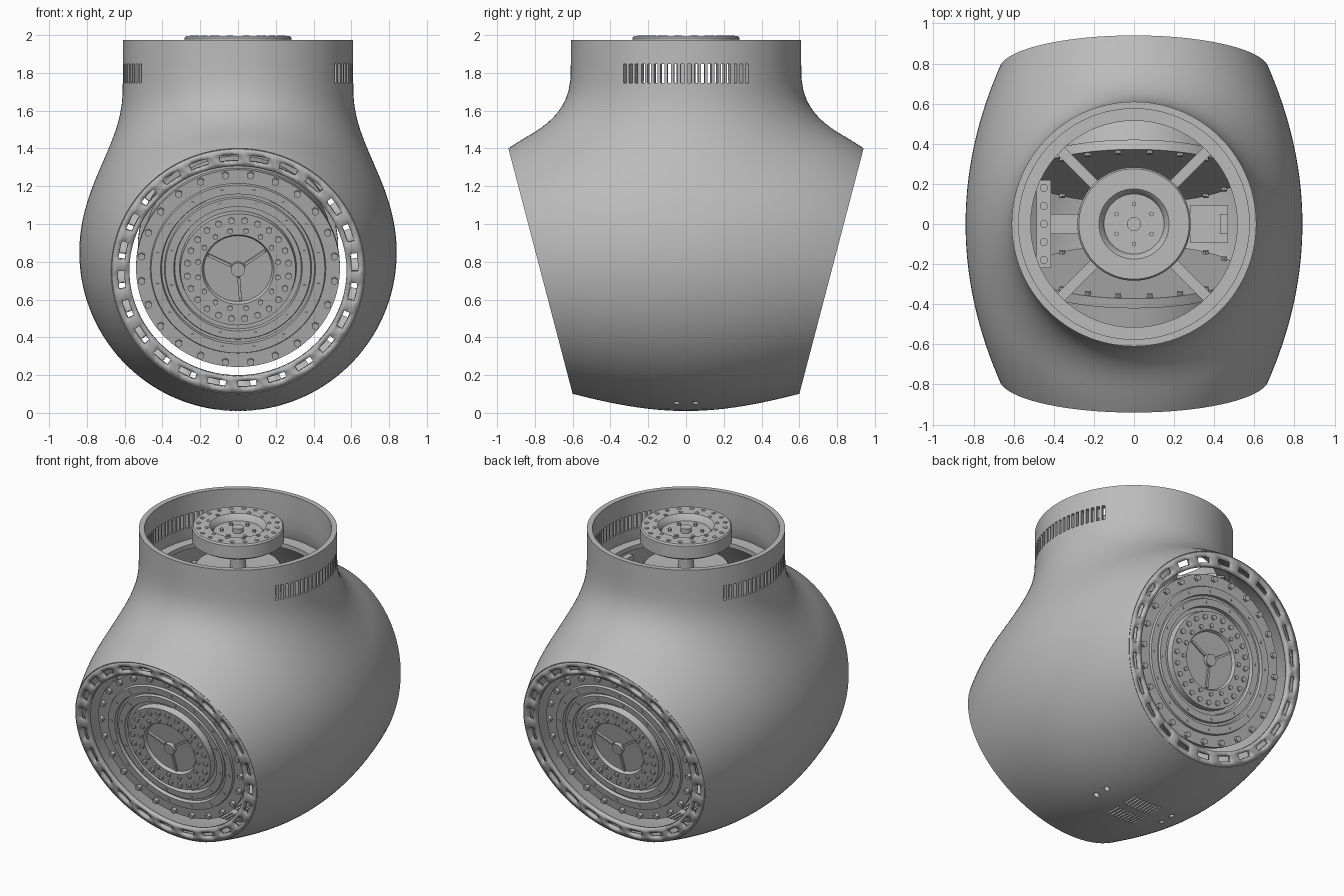
import bpy, bmesh
from math import pi, sin, cos, atan2, hypot, radians
from mathutils import Matrix, Vector

cube = bpy.data.objects.get("Cube")
if cube:
    bpy.data.objects.remove(cube, do_unlink=True)

GREY = (0.5, 0.5, 0.5, 1)
mat = bpy.data.materials.new("plain_grey")
mat.use_nodes = True
mat.diffuse_color = GREY
bsdf = mat.node_tree.nodes["Principled BSDF"]
bsdf.inputs["Base Color"].default_value = GREY
bsdf.inputs["Roughness"].default_value = 0.6

TILT = 0.256                      # each end face leans by this angle
PIVOT, AXIS = -2.19, 3.04         # elbow bend centre height and bend radius
NECK_R, NECK_TOP = 0.61, 1.975
CENTRE = Vector((0, 0, 0.85))
T = Matrix.Translation


def make(name, bm, matrix=None, angle=30):
    mesh = bpy.data.meshes.new(name)
    bm.to_mesh(mesh)
    bm.free()
    if matrix:
        mesh.transform(matrix)
    mesh.materials.append(mat)
    mesh.shade_smooth()
    mesh.set_sharp_from_angle(angle=radians(angle))
    ob = bpy.data.objects.new(name, mesh)
    bpy.context.scene.collection.objects.link(ob)
    return ob


def revolve(name, profile, matrix=None, closed=False, seg=72):
    bm = bmesh.new()
    verts = [bm.verts.new((r, 0, z)) for r, z in profile]
    edges = [bm.edges.new(p) for p in zip(verts, verts[1:])]
    if closed:
        edges.append(bm.edges.new((verts[-1], verts[0])))
    bmesh.ops.spin(bm, geom=verts + edges, cent=(0, 0, 0), axis=(0, 0, 1),
                   angle=2 * pi, steps=seg)
    bmesh.ops.remove_doubles(bm, verts=bm.verts, dist=1e-4)
    bmesh.ops.recalc_face_normals(bm, faces=bm.faces)
    return make(name, bm, matrix)


def add_box(bm, size, matrix):
    bmesh.ops.create_cube(bm, size=1, matrix=matrix @ Matrix.Diagonal((*size, 1)))


def add_rod(bm, r, depth, matrix, seg=10):
    bmesh.ops.create_cone(bm, cap_ends=True, segments=seg, radius1=r,
                          radius2=r, depth=depth, matrix=matrix)


def bolts(name, rings, matrix):
    # each ring: circle radius, count, bolt radius, height of bolt middle
    bm = bmesh.new()
    for ring, count, r, z in rings:
        for i in range(count):
            a = 2 * pi * (i + 0.5) / count
            add_rod(bm, r, 0.03, T((ring * cos(a), ring * sin(a), z)), 6)
    return make(name, bm, matrix)


# Housing surface: a bulging bent tube blended into an upright neck
def housing_distance(p):
    theta = atan2(p.y, p.z - PIVOT)
    t = theta / TILT
    rho = hypot(p.y, p.z - PIVOT)
    body = hypot(p.x, rho - AXIS) - (0.84 - 0.168 * t * t)
    body = max(body, (abs(t) - 1.3) * 0.8)
    neck = max(hypot(p.x, p.y) - NECK_R, p.z - 2.25, 0.8 - p.z)
    k = 0.22
    h = max(k - abs(body - neck), 0) / k
    return min(body, neck) - h * h * k / 4


def surface_point(direction):
    lo, hi = 0.0, 2.5
    for _ in range(24):
        mid = (lo + hi) / 2
        if housing_distance(CENTRE + direction * mid) < 0:
            lo = mid
        else:
            hi = mid
    return CENTRE + direction * lo


bm = bmesh.new()
bmesh.ops.create_uvsphere(bm, u_segments=128, v_segments=80, radius=1)
for v in bm.verts:
    v.co = surface_point(v.co.normalized())
bmesh.ops.recalc_face_normals(bm, faces=bm.faces)
planes = [((0, 0, NECK_TOP), (0, 0, 1))]
planes += [((0, s * 0.77, 0.75), (0, s * cos(TILT), -sin(TILT))) for s in (-1, 1)]
for co, no in planes:
    bmesh.ops.bisect_plane(bm, geom=bm.verts[:] + bm.edges[:] + bm.faces[:],
                           plane_co=co, plane_no=no, clear_outer=True)
bmesh.ops.remove_doubles(bm, verts=bm.verts, dist=1e-4)
housing = make("housing", bm)

# Cutter: neck vents on both sides, grille and screw holes underneath
bm = bmesh.new()
for side in (0, pi):
    for i in range(20):
        a = side + radians(-32 + 64 * i / 19)
        add_box(bm, (0.2, 0.02, 0.1),
                Matrix.Rotation(a, 4, 'Z') @ T((NECK_R, 0, 1.797)))
for y in (-0.08, 0.08):
    for i in range(9):
        add_box(bm, (0.011, 0.11, 0.2), T(((i - 4) * 0.025, y, 0)))
for x in (-0.26, 0.26):
    for y in (-0.05, 0.05):
        add_rod(bm, 0.018, 0.3, T((x, y, 0.05)), 16)
cutter = make("vent_cutter", bm)
cutter.hide_render = True

solid = housing.modifiers.new("wall", 'SOLIDIFY')
solid.thickness, solid.offset = 0.035, -1
cut = housing.modifiers.new("vents", 'BOOLEAN')
cut.operation, cut.solver, cut.object = 'DIFFERENCE', 'EXACT', cutter
graph = bpy.context.evaluated_depsgraph_get()
housing.data = bpy.data.meshes.new_from_object(housing.evaluated_get(graph))
housing.modifiers.clear()
bpy.data.objects.remove(cutter, do_unlink=True)
housing.data.shade_smooth()
housing.data.set_sharp_from_angle(angle=radians(35))


# Slotted flange: a ring of faces with gaps left in its middle band
def flange(name, matrix, seg=120):
    bm = bmesh.new()
    radii = (0.575, 0.602, 0.636, 0.668)
    loops = [[bm.verts.new((r * cos(2 * pi * i / seg), r * sin(2 * pi * i / seg), 0))
              for i in range(seg)] for r in radii]
    for band in range(3):
        for i in range(seg):
            if band == 1 and i % 5 < 3:
                continue
            j = (i + 1) % seg
            bm.faces.new((loops[band][i], loops[band + 1][i],
                          loops[band + 1][j], loops[band][j]))
    ob = make(name, bm, matrix)
    m = ob.modifiers.new("thickness", 'SOLIDIFY')
    m.thickness, m.offset = 0.025, -1


# Stepped drive drum, its face first and its back plate last
DRUM = [(0, -0.03), (0.038, -0.03), (0.038, -0.055), (0.18, -0.055), (0.19, -0.035),
        (0.305, -0.035), (0.31, -0.075), (0.335, -0.075), (0.34, -0.05), (0.385, -0.05),
        (0.39, -0.065), (0.405, -0.065), (0.41, -0.045), (0.46, -0.045), (0.465, -0.06),
        (0.54, -0.06), (0.54, -0.1), (0.5, -0.12), (0.5, -0.5), (0.53, -0.5),
        (0.53, -0.55), (0, -0.55)]

front = T((0, -0.77, 0.75)) @ Matrix.Rotation(pi / 2 + TILT, 4, 'X')
for end, turn in (("front", 0), ("back", pi)):
    m = Matrix.Rotation(turn, 4, 'Z') @ front
    flange(end + "_flange", m)
    revolve(end + "_drum", DRUM, m)
    bolts(end + "_drum_bolts", [(0.515, 24, 0.02, -0.055), (0.435, 16, 0.009, -0.055),
                                (0.365, 12, 0.009, -0.06), (0.27, 24, 0.018, -0.04),
                                (0.215, 16, 0.015, -0.04)], m)
    bolts(end + "_back_plate_bolts", [(0.505, 20, 0.016, -0.55)], m)
    # hub spokes
    bm = bmesh.new()
    for i in range(3):
        add_box(bm, (0.13, 0.015, 0.015),
                Matrix.Rotation(2 * pi * i / 3 + 0.6, 4, 'Z') @ T((0.11, 0, -0.05)))
    make(end + "_hub_spokes", bm, m)

# Output disc in the neck, on a slim shaft above its motor
revolve("neck_disc", [(0, 1.985), (0.035, 1.985), (0.035, 1.955), (0.15, 1.955),
                      (0.16, 1.98), (0.175, 1.995), (0.275, 1.995), (0.283, 1.985),
                      (0.283, 1.9), (0.26, 1.885), (0.05, 1.885), (0.05, 1.72),
                      (0.26, 1.72), (0.27, 1.71), (0.27, 1.25), (0, 1.25)])
bolts("neck_disc_bolts", [(0.245, 20, 0.014, 1.984), (0.195, 12, 0.012, 1.984),
                          (0.1, 6, 0.012, 1.955)], Matrix())
revolve("neck_ledge", [(0.515, 1.64), (0.6, 1.64), (0.6, 1.67), (0.515, 1.67)],
        closed=True)

# Arms, controller box and side plate around the motor
bm = bmesh.new()
for i in range(4):
    add_box(bm, (0.32, 0.05, 0.03),
            Matrix.Rotation(pi / 4 + i * pi / 2, 4, 'Z') @ T((0.4, 0, 1.645)))
make("motor_arms", bm)
bm = bmesh.new()
add_box(bm, (0.19, 0.19, 0.28), T((0.375, 0, 1.46)))
add_box(bm, (0.04, 0.1, 0.08), T((0.45, 0, 1.62)))
make("controller_box", bm)
bm = bmesh.new()
add_box(bm, (0.07, 0.44, 0.05), T((-0.45, 0, 1.5)))
for i in range(5):
    add_rod(bm, 0.02, 0.06, T((-0.45, (i - 2) * 0.09, 1.53)))
add_box(bm, (0.2, 0.1, 0.05), T((-0.34, 0, 1.47)))
make("side_plate", bm)
